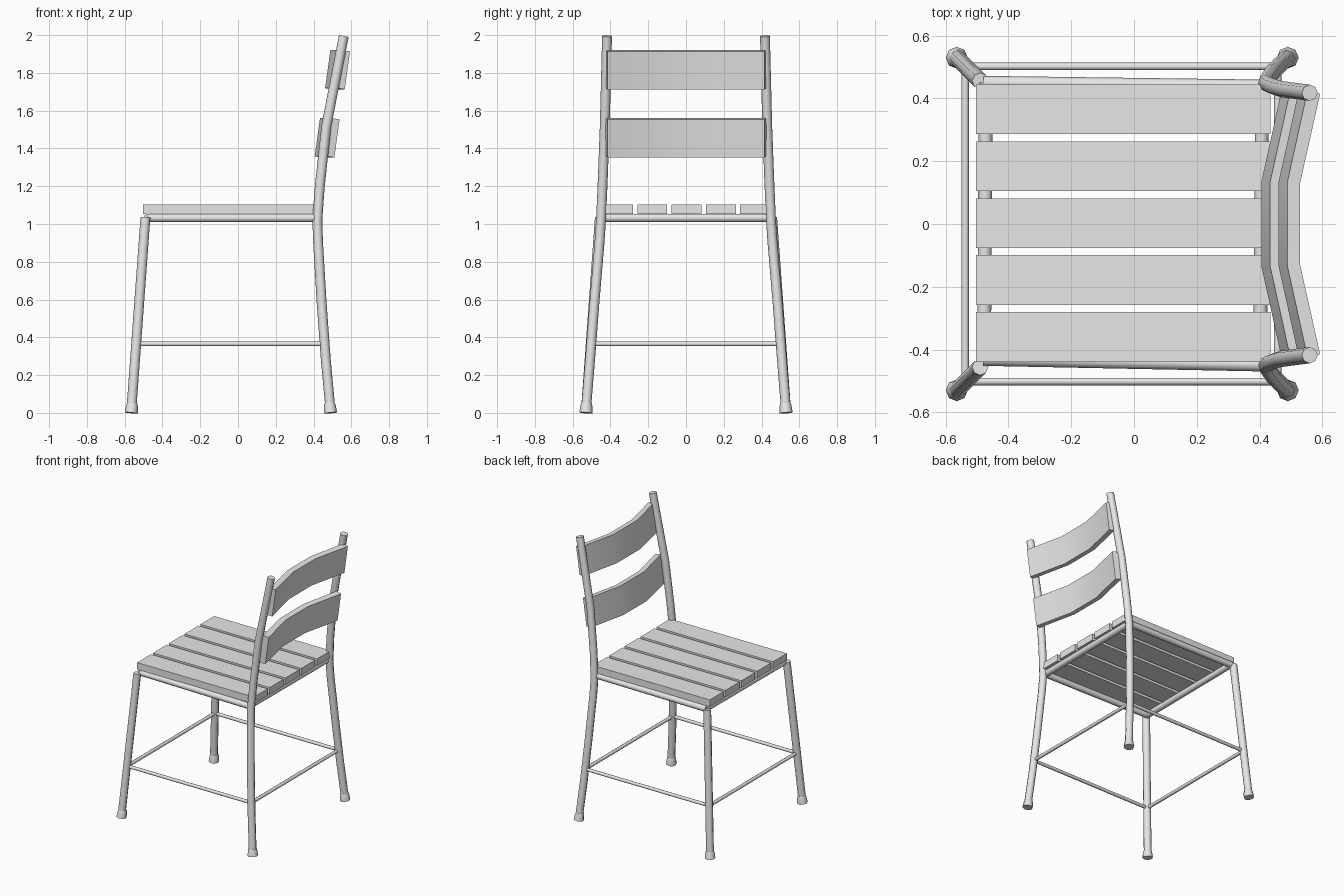
import bpy, bmesh, math
from mathutils import Vector

if "Cube" in bpy.data.objects:
    bpy.data.objects.remove(bpy.data.objects["Cube"])

grey = bpy.data.materials.new("light_grey")
grey.diffuse_color = (0.8, 0.8, 0.8, 1)
grey.use_nodes = True
grey.node_tree.nodes["Principled BSDF"].inputs["Base Color"].default_value = grey.diffuse_color


def finish(name, bm, angle=None):
    bmesh.ops.recalc_face_normals(bm, faces=bm.faces)
    mesh = bpy.data.meshes.new(name)
    bm.to_mesh(mesh)
    bm.free()
    ob = bpy.data.objects.new(name, mesh)
    bpy.context.collection.objects.link(ob)
    mesh.materials.append(grey)
    if angle:
        bpy.ops.object.select_all(action='DESELECT')
        bpy.context.view_layer.objects.active = ob
        ob.select_set(True)
        bpy.ops.object.shade_smooth_by_angle(angle=math.radians(angle))
    return ob


def tube(name, points, radii, sides=8):
    """Capped tube through points, one radius per point or one for all."""
    pts = [Vector(p) for p in points]
    if not isinstance(radii, (list, tuple)):
        radii = [radii] * len(pts)
    bm = bmesh.new()
    rings = []
    for i, p in enumerate(pts):
        d = (pts[min(i + 1, len(pts) - 1)] - pts[max(i - 1, 0)]).normalized()
        ref = Vector((0, 0, 1)) if abs(d.z) < 0.7 else Vector((1, 0, 0))
        u = (ref - d * ref.dot(d)).normalized()
        v = d.cross(u)
        rings.append([bm.verts.new(p + radii[i] * (math.cos(a) * u + math.sin(a) * v))
                      for a in (2 * math.pi * k / sides for k in range(sides))])
    for a, b in zip(rings, rings[1:]):
        for k in range(sides):
            j = (k + 1) % sides
            bm.faces.new((a[k], a[j], b[j], b[k]))
    bm.faces.new(rings[0])
    bm.faces.new(rings[-1])
    return finish(name, bm, 62)


# Legs, back posts and feet, on both sides
FRONT = [(-0.565, 0.53, 0.01), (-0.49, 0.456, 1.035)]
BACK = [(0.49, 0.53, 0.01), (0.465, 0.508, 0.28), (0.443, 0.485, 0.58), (0.424, 0.458, 0.9),
        (0.42, 0.45, 1.02), (0.433, 0.442, 1.2), (0.468, 0.43, 1.52), (0.56, 0.418, 1.995)]
for s, side in ((-1, "right"), (1, "left")):
    for path, end in ((FRONT, "front"), (BACK, "back")):
        tube(f"{end}_leg_{side}", [(x, s * y, z) for x, y, z in path], 0.026)
        x, y, _ = path[0]
        lean = 0.004 if end == "front" else -0.004
        tube(f"{end}_foot_{side}", [(x, s * y, 0), (x + lean, s * (y - 0.003), 0.04),
                                    (x + lean, s * (y - 0.003), 0.052)], [0.035, 0.031, 0.027])

# Thin rungs joining the four legs
Z = 0.365
for s, side in ((-1, "right"), (1, "left")):
    tube(f"rung_{side}", [(-0.54, s * 0.502, Z), (0.458, s * 0.502, Z)], 0.012)
tube("rung_front", [(-0.538, -0.5, Z), (-0.538, 0.5, Z)], 0.012)
tube("rung_back", [(0.458, -0.5, Z), (0.458, 0.5, Z)], 0.012)

# Seat frame rails
R, Z = 0.022, 1.032
tube("seat_rail_left", [(-0.48, 0.45, Z), (0.415, 0.438, Z)], R)
tube("seat_rail_right", [(-0.48, -0.43, Z), (0.415, -0.448, Z)], R)
tube("seat_rail_front", [(-0.478, -0.44, Z), (-0.472, 0.45, Z)], R)
tube("seat_rail_back", [(0.402, -0.45, Z), (0.408, 0.44, Z)], R)

# Five seat slats
for i in range(5):
    bm = bmesh.new()
    bmesh.ops.create_cube(bm, size=1)
    bmesh.ops.scale(bm, vec=(0.938, 0.158, 0.05), verts=bm.verts)
    bmesh.ops.translate(bm, vec=(-0.034, 0.003 + 0.1815 * (i - 2), 1.077), verts=bm.verts)
    finish(f"seat_slat_{i + 1}", bm)


def back_slat(name, z0, z1, x0, x1):
    """Leaning board whose middle bows forward; x0 and x1 are its front at z0 and z1."""
    bm = bmesh.new()
    rings = []
    for y, bow in ((-0.425, 0.064), (-0.135, 0), (0.135, 0), (0.425, 0.064)):
        yb = y * (0.975 if bow else 0.96)
        rings.append([bm.verts.new(c) for c in (
            (x0 + bow, y, z0 + 0.006), (x0 + bow + 0.04, yb, z0),
            (x1 + bow + 0.04, yb, z1 - 0.006), (x1 + bow, y, z1))])
    for a, b in zip(rings, rings[1:]):
        for k in range(4):
            j = (k + 1) % 4
            bm.faces.new((a[k], a[j], b[j], b[k]))
    bm.faces.new(rings[0])
    bm.faces.new(rings[-1])
    finish(name, bm, 30)


# Two backrest boards
back_slat("lower_back_slat", 1.352, 1.56, 0.406, 0.434)
back_slat("upper_back_slat", 1.713, 1.92, 0.461, 0.489)
